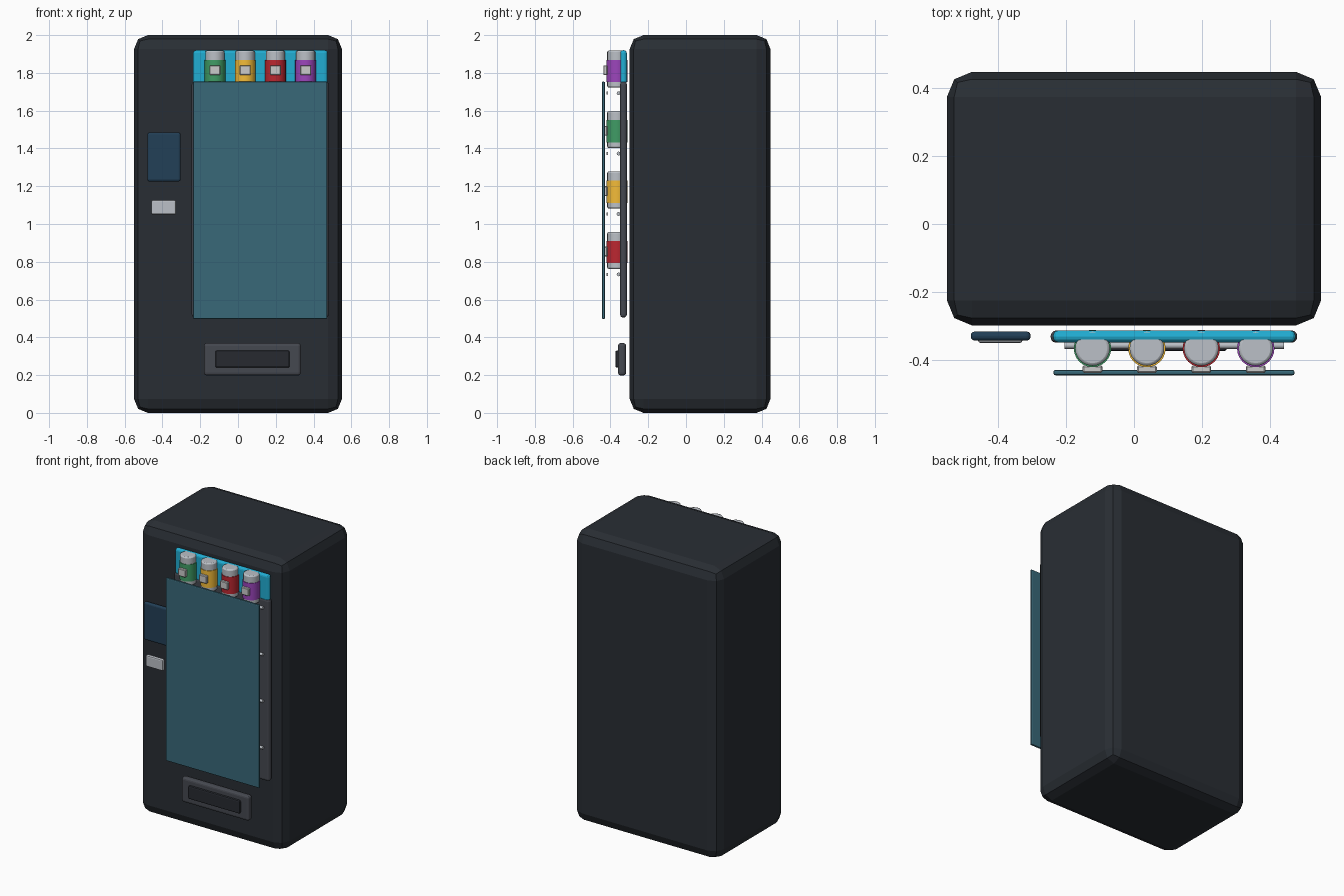
import bpy, math

if "Cube" in bpy.data.objects:
    bpy.data.objects.remove(bpy.data.objects["Cube"])


def material(name, rgb):
    m = bpy.data.materials.new(name)
    m.diffuse_color = (*rgb, 1)
    m.use_nodes = True
    m.node_tree.nodes["Principled BSDF"].inputs["Base Color"].default_value = m.diffuse_color
    return m


BODY = material("body_dark", (0.022, 0.027, 0.034))
TRIM = material("trim_dark", (0.06, 0.065, 0.08))
RECESS = material("recess_dark", (0.02, 0.023, 0.03))
CYAN = material("header_cyan", (0.015, 0.42, 0.65))
GLASS = material("glass_teal", (0.04, 0.14, 0.19))
NAVY = material("screen_navy", (0.016, 0.05, 0.095))
METAL = material("metal", (0.5, 0.53, 0.57))
WHITE = material("label_white", (0.75, 0.75, 0.72))
DRINKS = [material("green", (0.05, 0.33, 0.13)), material("yellow", (0.9, 0.5, 0.04)),
          material("red", (0.5, 0.02, 0.03)), material("purple", (0.33, 0.06, 0.5))]


def finish(o, name, mat, bevel, segments):
    o.name = name
    o.data.materials.append(mat)
    if bevel:
        b = o.modifiers.new("bevel", 'BEVEL')
        b.width, b.segments = bevel, segments
        b.limit_method = 'ANGLE'
    return o


def box(name, x, y, z, mat, bevel=0.0, segments=2):
    """Box from (min, max) ranges on each axis."""
    bpy.ops.mesh.primitive_cube_add(size=1, location=[(a + b) / 2 for a, b in (x, y, z)])
    o = bpy.context.object
    o.scale = [b - a for a, b in (x, y, z)]
    bpy.ops.object.transform_apply(location=False, rotation=False, scale=True)
    return finish(o, name, mat, bevel, segments)


def cylinder(name, r, depth, loc, mat, rot=(0, 0, 0), verts=24, bevel=0.0):
    bpy.ops.mesh.primitive_cylinder_add(vertices=verts, radius=r, depth=depth,
                                        location=loc, rotation=rot)
    bpy.ops.object.shade_smooth_by_angle(angle=math.radians(35))
    return finish(bpy.context.object, name, mat, bevel, 2)


# Cabinet
box("cabinet", (-0.55, 0.55), (-0.298, 0.447), (0, 2), BODY, 0.073, 2)

# Display window: back panel, lit header, glass
box("display_back", (-0.245, 0.48), (-0.349, -0.313), (0.505, 1.755), TRIM, 0.016, 3)
box("display_header", (-0.238, 0.475), (-0.348, -0.313), (1.74, 1.92), CYAN, 0.016, 3)
box("display_glass", (-0.237, 0.472), (-0.445, -0.429), (0.497, 1.754), GLASS, 0.006, 2)

# Payment side: screen and coin slot
box("payment_screen", (-0.48, -0.304), (-0.343, -0.316), (1.225, 1.485), NAVY, 0.012, 3)
box("coin_slot", (-0.459, -0.328), (-0.35, -0.322), (1.05, 1.126), METAL, 0.008, 2)

# Pickup hatch
box("pickup_hatch", (-0.18, 0.333), (-0.36, -0.317), (0.198, 0.37), TRIM, 0.016, 3)
box("pickup_flap", (-0.12, 0.273), (-0.374, -0.34), (0.24, 0.33), RECESS, 0.008, 2)

# Rows of cans, each above a shelf rail with small price tags
CAN_Y = -0.366
for row in range(4):
    zc = 1.82 - 0.32 * row
    cylinder(f"shelf_rail_{row}", 0.01, 0.645, (0.118, -0.357, zc - 0.127), METAL,
             rot=(0, math.pi / 2, 0), verts=12)
    for col in range(4):
        x = -0.122 + 0.16 * col
        tag = f"{row}_{col}"
        cylinder(f"can_{tag}", 0.051, 0.196, (x, CAN_Y, zc), METAL, bevel=0.008)
        cylinder(f"can_wrap_{tag}", 0.055, 0.117, (x, CAN_Y, zc - 0.009),
                 DRINKS[(row + col) % 4])
        box(f"can_label_{tag}", (x - 0.029, x + 0.029), (-0.438, -0.416),
            (zc - 0.032, zc + 0.02), WHITE, 0.004, 1)
        box(f"price_tag_{tag}", (x - 0.02, x + 0.02), (-0.421, -0.414),
            (zc - 0.135, zc - 0.119), WHITE)
